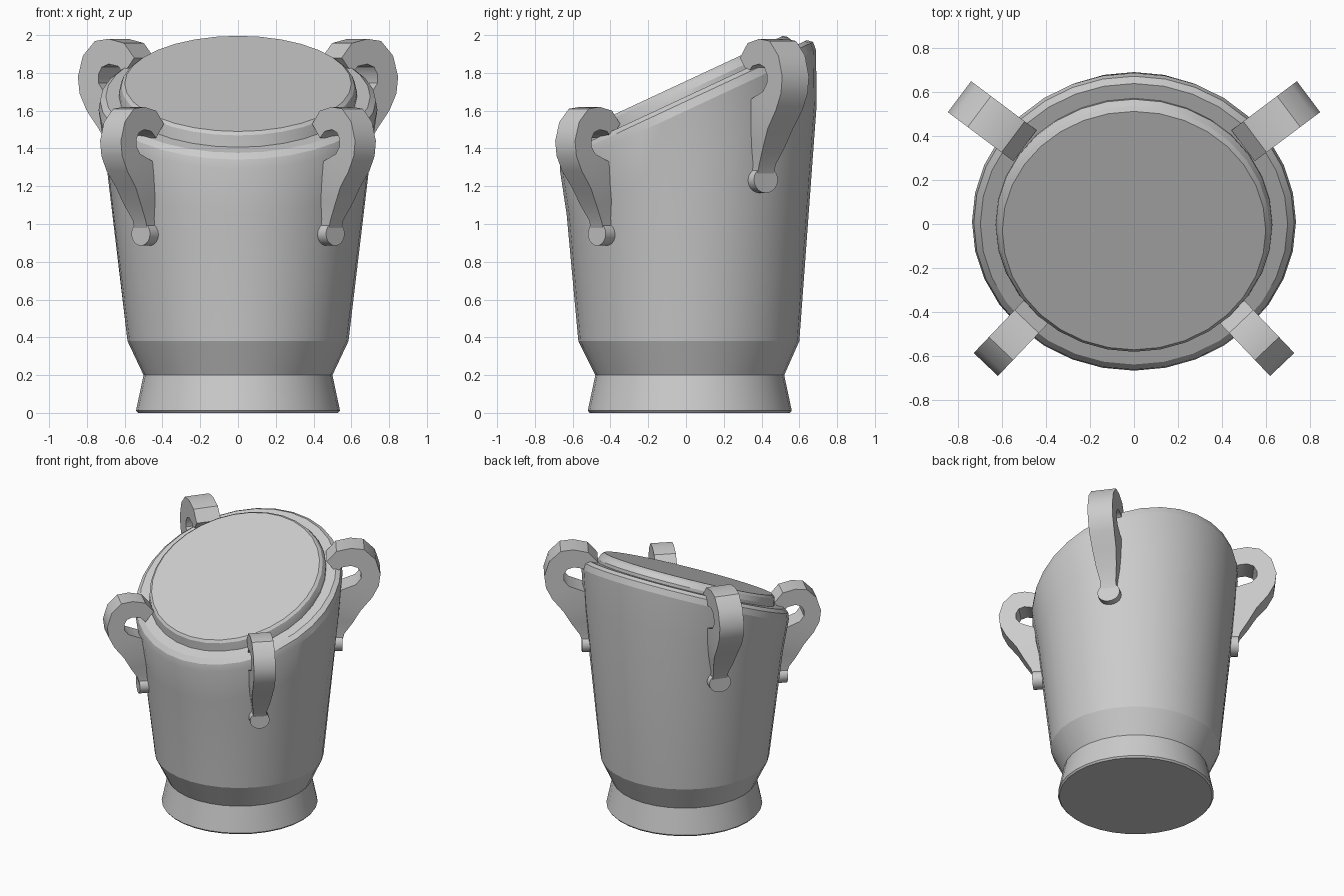
import bpy, bmesh, math
from mathutils import Vector

cube = bpy.data.objects.get("Cube")
if cube:
    bpy.data.objects.remove(cube, do_unlink=True)

TILT = 0.466      # slope of the rim and lid
SIDES = 32

grey = bpy.data.materials.new("plain_grey")
grey.use_nodes = True
grey.diffuse_color = (0.6, 0.6, 0.6, 1)
grey.node_tree.nodes["Principled BSDF"].inputs["Base Color"].default_value = (0.6, 0.6, 0.6, 1)


def finish(bm, name, angle):
    """Turn a bmesh into a shaded, coloured object."""
    bmesh.ops.recalc_face_normals(bm, faces=bm.faces)
    mesh = bpy.data.meshes.new(name)
    bm.to_mesh(mesh)
    bm.free()
    mesh.materials.append(grey)
    obj = bpy.data.objects.new(name, mesh)
    bpy.context.collection.objects.link(obj)
    bpy.ops.object.select_all(action="DESELECT")
    obj.select_set(True)
    bpy.context.view_layer.objects.active = obj
    bpy.ops.object.shade_smooth_by_angle(angle=math.radians(angle))
    return obj


def loft(bm, loops):
    """Skin a stack of point loops and cap both ends."""
    rings = [[bm.verts.new(p) for p in loop] for loop in loops]
    for low, high in zip(rings, rings[1:]):
        count = len(low)
        for i in range(count):
            j = (i + 1) % count
            bm.faces.new((low[i], low[j], high[j], high[i]))
    bm.faces.new(rings[0])
    bm.faces.new(rings[-1])


def oval(centre_y, rx, ry, z, slope):
    """Oval ring whose height rises toward the back."""
    points = []
    for i in range(SIDES):
        a = math.tau * i / SIDES
        y = centre_y + ry * math.sin(a)
        points.append((rx * math.cos(a), y, z + slope * y))
    return points


def build_rings(name, rings):
    bm = bmesh.new()
    loft(bm, [oval(*ring) for ring in rings])
    return finish(bm, name, 18)


# Vessel: flared foot, tapered wall, tilted rim
build_rings("vessel_body", [
    (0.02, 0.53, 0.53, 0, 0),
    (0.02, 0.54, 0.54, 0.012, 0),
    (0.02, 0.5, 0.5, 0.2, 0),
    (0.015, 0.585, 0.585, 0.38, 0),
    (0.03, 0.7, 0.662, 1.33, 0.44),
    (0.01, 0.738, 0.678, 1.6, TILT),
    (0.005, 0.73, 0.668, 1.65, TILT),
    (0, 0.7, 0.64, 1.675, TILT),
])

# Lid: shallow tilted disc with a bevelled edge
build_rings("lid", [
    (0, 0.63, 0.575, 1.66, TILT),
    (-0.005, 0.63, 0.573, 1.7, TILT),
    (-0.022, 0.618, 0.56, 1.74, TILT),
    (-0.03, 0.6, 0.543, 1.757, TILT),
])

# Handle section: outer depth and height, inner depth and height, half width
# Depth runs inward from the outermost point, height is below the top
HANDLE = [
    (0.33, 0.09, 0.27, 0.165, 0.076),
    (0.27, 0.02, 0.235, 0.13, 0.076),
    (0.18, 0, 0.18, 0.12, 0.076),
    (0.1, 0.01, 0.14, 0.135, 0.076),
    (0.03, 0.08, 0.12, 0.17, 0.076),
    (0, 0.18, 0.12, 0.21, 0.076),
    (0.01, 0.26, 0.15, 0.25, 0.076),
    (0.05, 0.34, 0.25, 0.29, 0.076),
    (0.12, 0.43, 0.26, 0.4, 0.072),
    (0.17, 0.52, 0.28, 0.5, 0.062),
    (0.22, 0.6, 0.3, 0.59, 0.047),
    (0.24, 0.67, 0.32, 0.67, 0.047),
]


def build_handle(name, outer, inward, top, depth_scale, height_scale, width_scale):
    """Hooked strap with a round foot pressed against the wall."""
    start = Vector((outer[0], outer[1], top))
    along = Vector((inward[0], inward[1], 0)).normalized()
    across = Vector((-along.y, along.x, 0))

    def place(depth, drop, side):
        return (start + along * depth * depth_scale + across * side * width_scale
                - Vector((0, 0, drop * height_scale)))

    bm = bmesh.new()
    loft(bm, [(place(to, zo, -w), place(to, zo, w), place(ti, zi, w), place(ti, zi, -w))
              for to, zo, ti, zi, w in HANDLE])
    finish(bm, name, 35)

    # Round foot, facing outward
    def disc(depth):
        angles = [math.tau * i / 20 for i in range(20)]
        return [place(depth, 0.672 + 0.063 * math.sin(a), 0.068 * math.cos(a)) for a in angles]

    bm = bmesh.new()
    loft(bm, [disc(0.232), disc(0.335)])
    finish(bm, name + "_foot", 35)


for side, sign in (("left", 1), ("right", -1)):
    build_handle("front_handle_" + side, (sign * 0.675, -0.64), (-sign * 0.69, 0.725),
                 1.62, 1, 1, 1)
    build_handle("back_handle_" + side, (sign * 0.795, 0.58), (-sign * 0.8, -0.6),
                 1.98, 1.13, 1.11, 1.16)
